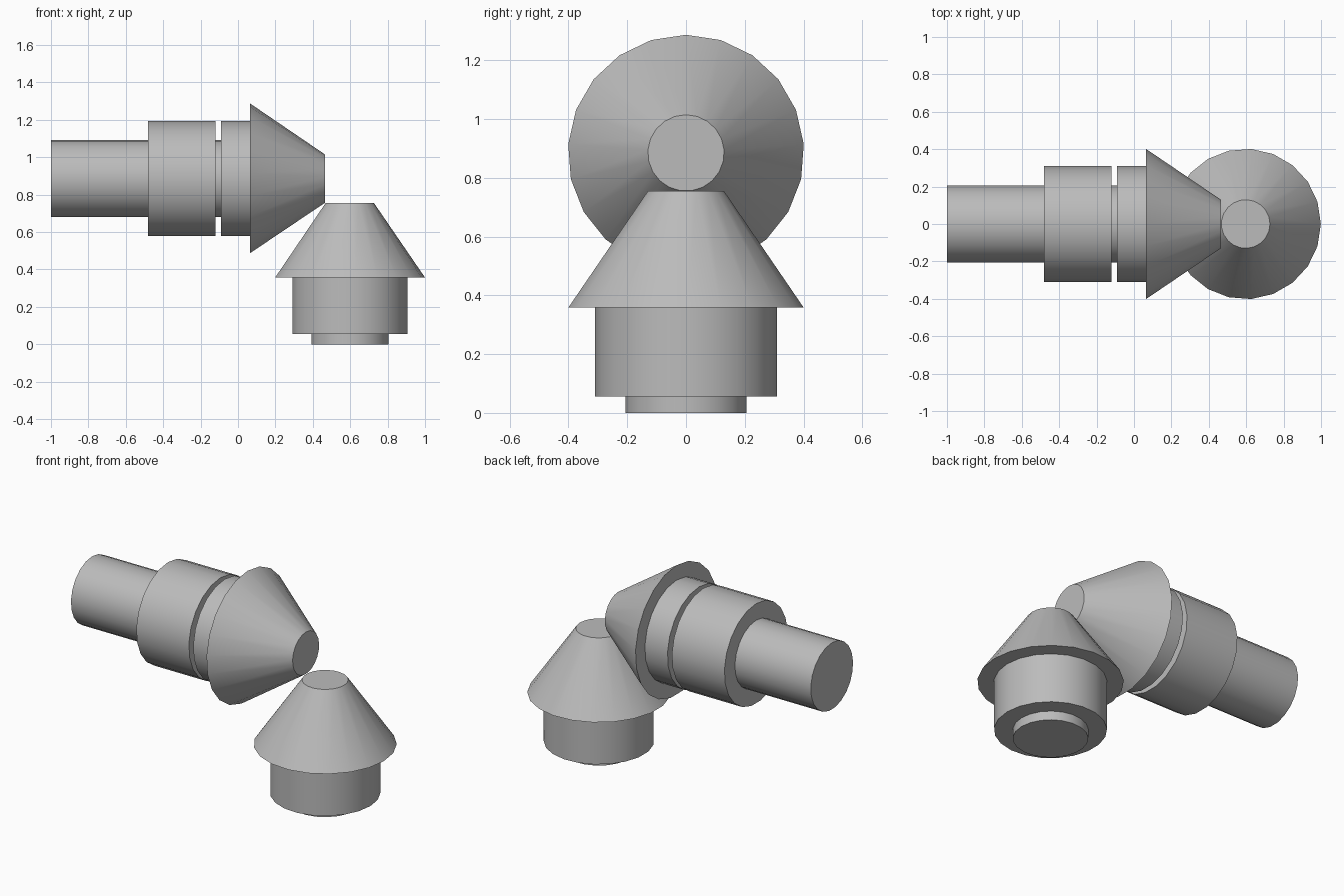
import bpy, bmesh, math
from mathutils import Matrix, Vector

SIDES = 21
SHAFT_R, SLEEVE_R, CONE_R, TIP_R = 0.207, 0.31, 0.402, 0.13

cube = bpy.data.objects.get("Cube")
if cube:
    bpy.data.objects.remove(cube, do_unlink=True)

steel = bpy.data.materials.new("steel_grey")
steel.use_nodes = True
grey = (0.5, 0.5, 0.5, 1)
steel.diffuse_color = grey
steel.node_tree.nodes["Principled BSDF"].inputs["Base Color"].default_value = grey


def turned_part(name, frame, start, end, r_start, r_end):
    """Capped frustum along the local z axis of the given frame."""
    bm = bmesh.new()
    rings = []
    for h, r in ((start, r_start), (end, r_end)):
        angles = [math.tau * i / SIDES for i in range(SIDES)]
        rings.append([bm.verts.new(frame @ Vector((r * math.cos(a), r * math.sin(a), h)))
                      for a in angles])
    low, high = rings
    for i in range(SIDES):
        j = (i + 1) % SIDES
        bm.faces.new((low[i], low[j], high[j], high[i]))
    bm.faces.new(low[::-1])
    bm.faces.new(high)
    bmesh.ops.recalc_face_normals(bm, faces=bm.faces)
    mesh = bpy.data.meshes.new(name)
    bm.to_mesh(mesh)
    bm.free()
    mesh.materials.append(steel)
    obj = bpy.data.objects.new(name, mesh)
    bpy.context.collection.objects.link(obj)
    bpy.ops.object.select_all(action="DESELECT")
    obj.select_set(True)
    bpy.context.view_layer.objects.active = obj
    bpy.ops.object.shade_smooth_by_angle(angle=math.radians(30))
    return obj


# Axis frames: upright gear along z, lying gear along x with its first corner on top
upright = Matrix.Translation((0.597, 0, 0))
lying = Matrix(((0, 0, 1, 0), (0, 1, 0, 0), (1, 0, 0, 0.885), (0, 0, 0, 1)))

# Lying gear
turned_part("drive_shaft", lying, -1.0, 0.0, SHAFT_R, SHAFT_R)
turned_part("drive_sleeve", lying, -0.48, -0.12, SLEEVE_R, SLEEVE_R)
turned_part("drive_hub", lying, -0.09, 0.065, SLEEVE_R, SLEEVE_R)
turned_part("drive_bevel_cone", lying, 0.065, 0.465, CONE_R, TIP_R)

# Upright gear
turned_part("driven_shaft", upright, 0.0, 0.2, SHAFT_R, SHAFT_R)
turned_part("driven_hub", upright, 0.055, 0.358, SLEEVE_R, SLEEVE_R)
turned_part("driven_bevel_cone", upright, 0.358, 0.755, CONE_R, TIP_R)
